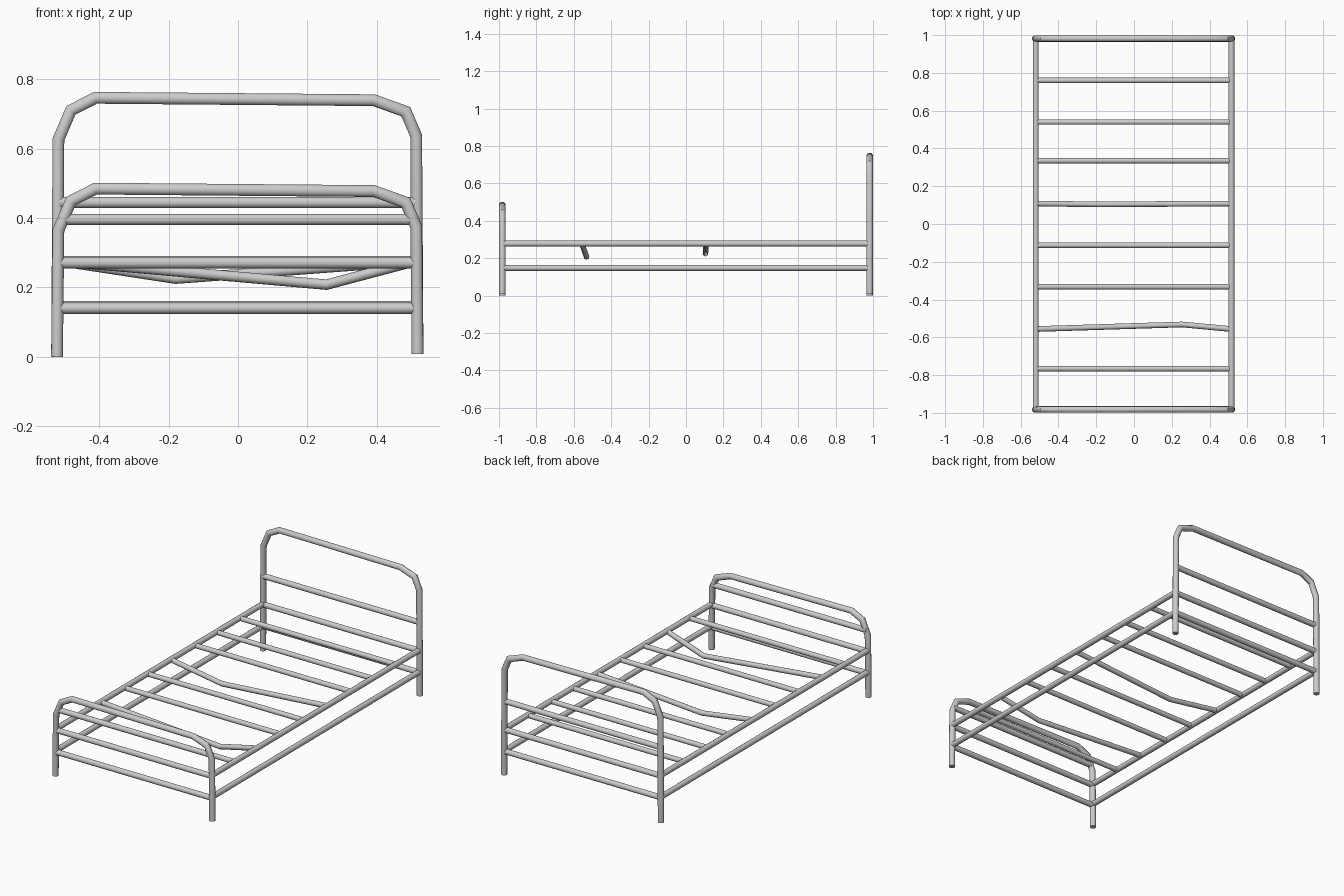
import bpy, bmesh, math
from mathutils import Vector

if "Cube" in bpy.data.objects:
    bpy.data.objects.remove(bpy.data.objects["Cube"])

SIDES = 12


def tube(name, points, radius, normal):
    """Mitred round tube along a planar path; normal is the path plane's normal."""
    pts = [Vector(p) for p in points]
    n = Vector(normal).normalized()
    bm = bmesh.new()
    rings = []
    for i, p in enumerate(pts):
        before = (p - pts[i - 1]).normalized() if i else None
        after = (pts[i + 1] - p).normalized() if i < len(pts) - 1 else None
        before, after = before or after, after or before
        t = (before + after).normalized()
        side = t.cross(n).normalized() / t.dot(after)
        ring = []
        for k in range(SIDES):
            a = 2 * math.pi * (k + 0.5) / SIDES
            ring.append(bm.verts.new(p + radius * (math.cos(a) * side + math.sin(a) * n)))
        rings.append(ring)
    for r0, r1 in zip(rings, rings[1:]):
        for k in range(SIDES):
            j = (k + 1) % SIDES
            bm.faces.new((r0[k], r0[j], r1[j], r1[k]))
    bm.faces.new(rings[0])
    bm.faces.new(rings[-1])
    bmesh.ops.recalc_face_normals(bm, faces=bm.faces)
    mesh = bpy.data.meshes.new(name)
    bm.to_mesh(mesh)
    bm.free()
    obj = bpy.data.objects.new(name, mesh)
    bpy.context.collection.objects.link(obj)
    bpy.ops.object.select_all(action='DESELECT')
    obj.select_set(True)
    bpy.context.view_layer.objects.active = obj
    bpy.ops.object.shade_smooth_by_angle(angle=math.radians(32))
    return obj


def end_frame(name, y, top):
    """Bent hoop forming two legs and the top bar, very slightly crooked."""
    profile = [(-0.522, 0), (-0.518, top - 0.12), (-0.482, top - 0.036),
               (-0.411, top), (0.392, top - 0.007), (0.484, top - 0.04),
               (0.514, top - 0.11), (0.518, 0.008)]
    tube(name, [(x, y, z) for x, z in profile], 0.0175, (0, 1, 0))


def cross_bar(name, y, z, radius=0.016):
    tube(name, [(-0.515, y, z), (0.512, y, z)], radius, (0, 1, 0))


# Head and foot hoops
end_frame("headboard_frame", 0.982, 0.747)
end_frame("footboard_frame", -0.982, 0.485)

# Horizontal bars across each end
for label, y, heights in (("headboard_bar", 0.98, (0.445, 0.275, 0.145)),
                          ("footboard_bar", -0.98, (0.396, 0.271, 0.14))):
    for z in heights:
        cross_bar(label, y, z, 0.0165)

# Long side rails, upper and lower
for x in (-0.52, 0.516):
    for z in (0.278, 0.148):
        tube("side_rail", [(x, -0.98, z), (x, 0.98, z)], 0.016, (1, 0, 0))

# Straight slats
for y in (0.76, 0.54, 0.335, -0.113, -0.332, -0.766):
    cross_bar("slat", y, 0.276, 0.015)

# Two slats that have been bent downwards
for y, xb, dy, zb in ((0.108, -0.18, -0.004, 0.225), (-0.556, 0.255, 0.024, 0.208)):
    pts = [(-0.515, y, 0.276), (xb, y + dy, zb), (0.512, y, 0.276)]
    a, b, c = map(Vector, pts)
    tube("bent_slat", pts, 0.015, (b - a).cross(c - b))
